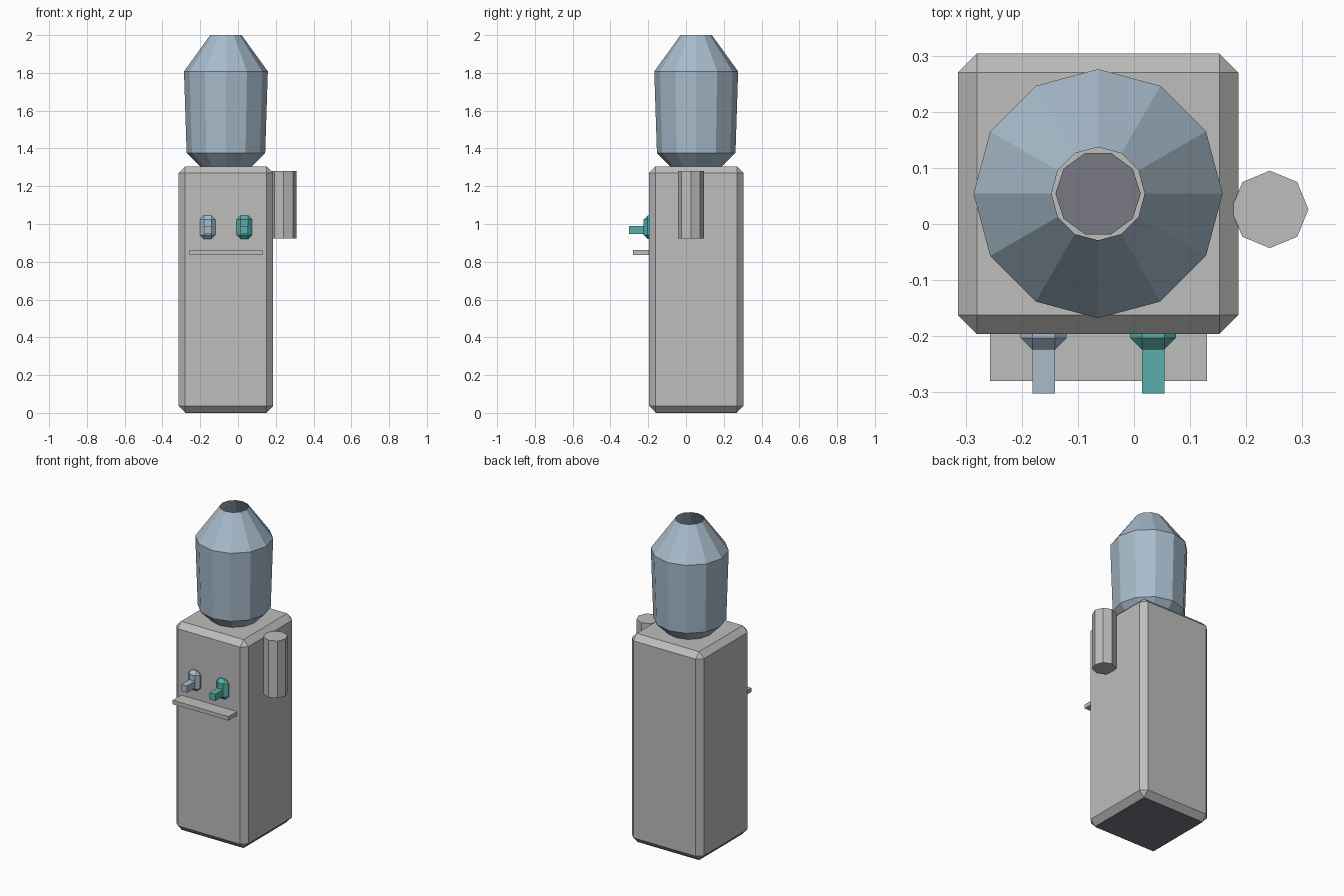
import bpy
import bmesh
from math import cos, sin, tau
from mathutils import Matrix, Vector

cube = bpy.data.objects.get("Cube")
if cube:
    bpy.data.objects.remove(cube, do_unlink=True)


def material(name, rgb):
    m = bpy.data.materials.new(name)
    m.use_nodes = True
    m.diffuse_color = (*rgb, 1)
    m.node_tree.nodes["Principled BSDF"].inputs["Base Color"].default_value = (*rgb, 1)
    return m


GREY = material("casing grey", (0.51, 0.51, 0.505))
BLUE = material("water blue", (0.39, 0.50, 0.60))
TEAL = material("tap teal", (0.10, 0.43, 0.41))
DARK = material("dark slate", (0.19, 0.19, 0.23))


def finish(name, bm, mat):
    bmesh.ops.recalc_face_normals(bm, faces=bm.faces)
    mesh = bpy.data.meshes.new(name)
    bm.to_mesh(mesh)
    bm.free()
    mesh.materials.append(mat)
    obj = bpy.data.objects.new(name, mesh)
    bpy.context.collection.objects.link(obj)
    return obj


def box(name, low, high, mat, chamfer=0):
    low, high = Vector(low), Vector(high)
    bm = bmesh.new()
    place = Matrix.Translation((low + high) / 2) @ Matrix.Diagonal((*(high - low), 1))
    bmesh.ops.create_cube(bm, size=1, matrix=place)
    if chamfer:
        bmesh.ops.bevel(bm, geom=bm.edges[:], offset=chamfer, segments=1,
                        profile=0.5, affect='EDGES')
    return finish(name, bm, mat)


def lathe(name, centre, profile, sides, mat, cap_top=True):
    """Stack flat-sided rings given as (radius, height)."""
    bm = bmesh.new()
    rings = [[bm.verts.new((centre[0] + r * cos(tau * i / sides),
                            centre[1] + r * sin(tau * i / sides), z))
              for i in range(sides)] for r, z in profile]
    for a, b in zip(rings, rings[1:]):
        for i in range(sides):
            j = (i + 1) % sides
            bm.faces.new((a[i], a[j], b[j], b[i]))
    bm.faces.new(rings[0][::-1])
    if cap_top:
        bm.faces.new(rings[-1])
    return finish(name, bm, mat)


# Cabinet and its dark underside
box("cabinet", (-0.314, -0.196, 0.003), (0.186, 0.304, 1.305), GREY, 0.034)
box("base_plate", (-0.28, -0.162, 0), (0.152, 0.27, 0.006), DARK)

# Open-topped water bottle with the feed neck inside
bottle_centre = (-0.064, 0.054)
lathe("water_bottle", bottle_centre,
      [(0.135, 1.303), (0.208, 1.376), (0.222, 1.808), (0.083, 2.0)],
      12, BLUE, cap_top=False)
lathe("feed_neck", bottle_centre, [(0.076, 1.28), (0.076, 1.33)], 10, DARK)

# Taps: chamfered block with a square spout lever
for side, x, mat in (("right", -0.161, BLUE), ("left", 0.034, TEAL)):
    box(side + "_tap_block", (x - 0.041, -0.224, 0.92), (x + 0.041, -0.14, 1.045),
        mat, 0.021)
    box(side + "_tap_lever", (x - 0.02, -0.302, 0.948), (x + 0.02, -0.19, 0.99), mat)

# Drip tray
box("drip_tray", (-0.257, -0.28, 0.837), (0.13, -0.18, 0.862), GREY)

# Cup dispenser on the side
lathe("cup_dispenser", (0.242, 0.026), [(0.069, 0.922), (0.069, 1.28)], 8, GREY)
